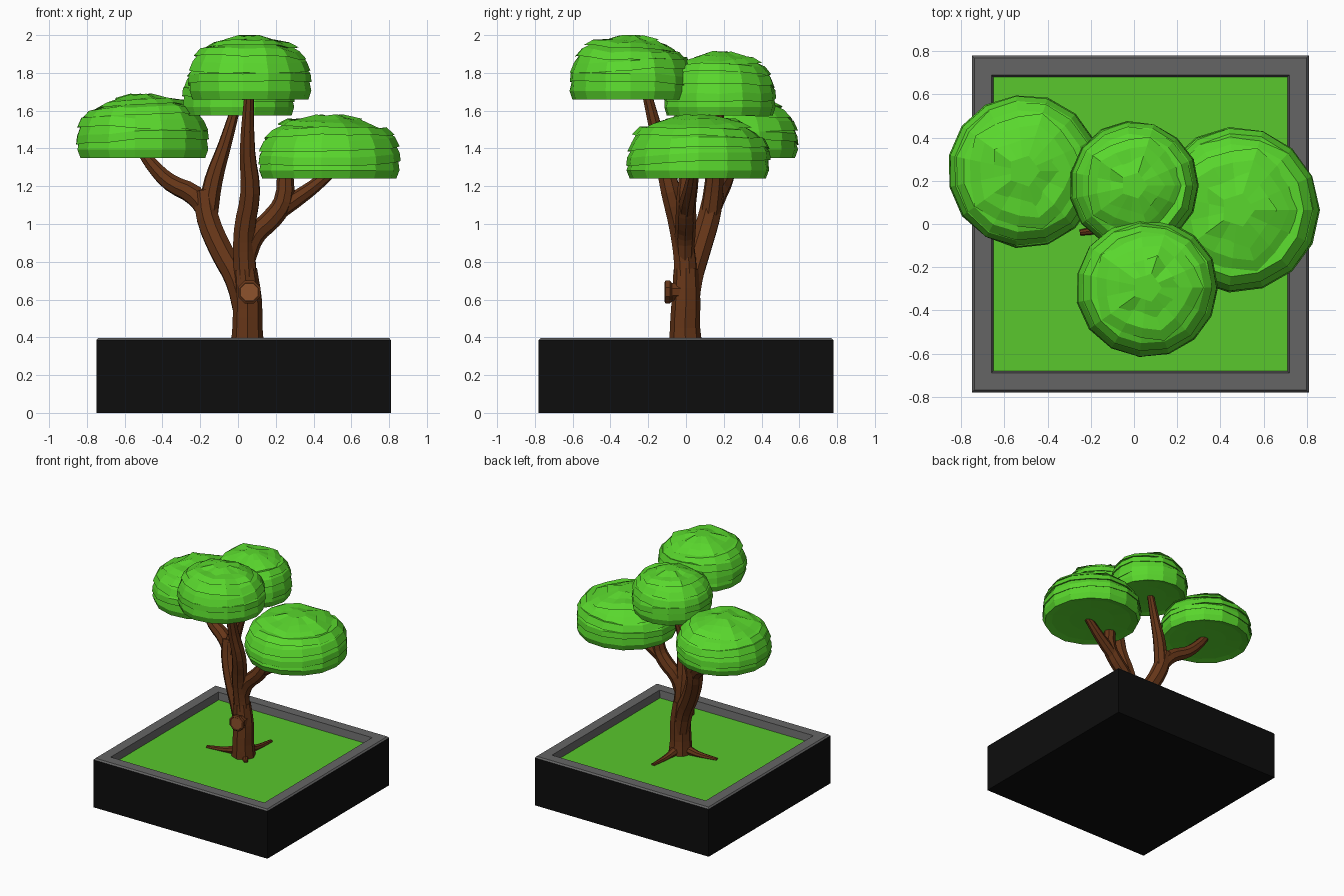
import bpy, bmesh, random
from math import sin, cos, pi
from mathutils import Vector

if "Cube" in bpy.data.objects:
    bpy.data.objects.remove(bpy.data.objects["Cube"])

random.seed(4)


def material(name, r, g, b):
    m = bpy.data.materials.new(name)
    m.diffuse_color = (r, g, b, 1)
    m.use_nodes = True
    m.node_tree.nodes["Principled BSDF"].inputs["Base Color"].default_value = m.diffuse_color
    return m


BARK = material("bark", 0.13, 0.036, 0.009)
CUT = material("cut_wood", 0.27, 0.085, 0.025)
LEAF = material("leaf", 0.10, 0.68, 0.026)
GRASS = material("grass", 0.10, 0.57, 0.026)
BLACK = material("black", 0.004, 0.004, 0.004)
GREY = material("grey", 0.13, 0.13, 0.13)


def loft(name, rings, mat, cap_start=True, cap_end=True):
    """Skin a list of equal-length point rings."""
    bm = bmesh.new()
    vs = [[bm.verts.new(p) for p in ring] for ring in rings]
    n = len(vs[0])
    for a, b in zip(vs, vs[1:]):
        for i in range(n):
            j = (i + 1) % n
            bm.faces.new((a[i], a[j], b[j], b[i]))
    if cap_start:
        bm.faces.new(vs[0][::-1])
    if cap_end:
        bm.faces.new(vs[-1])
    me = bpy.data.meshes.new(name)
    bm.to_mesh(me)
    bm.free()
    me.materials.append(mat)
    ob = bpy.data.objects.new(name, me)
    bpy.context.collection.objects.link(ob)
    return ob


def square(h, z):
    return [(0.03 + sx * h, sy * h, z) for sx, sy in ((-1, -1), (1, -1), (1, 1), (-1, 1))]


# planter box, rim and lawn
loft("planter_box", [square(0.78, 0), square(0.78, 0.385)], BLACK, True, False)
loft("planter_rim", [square(0.78, 0.385), square(0.77, 0.397), square(0.69, 0.397),
                     square(0.68, 0.34)], GREY, False, False)
loft("lawn", [square(0.68, 0.34)], GRASS, False, True)


def limb(name, pts):
    """Tapered eight-sided branch through (x, y, z, radius) points."""
    cu = bpy.data.curves.new(name, 'CURVE')
    cu.dimensions = '3D'
    cu.bevel_depth = 1
    cu.bevel_resolution = 2
    cu.resolution_u = 3
    cu.use_fill_caps = True
    sp = cu.splines.new('BEZIER')
    sp.use_smooth = False
    sp.bezier_points.add(len(pts) - 1)
    for bp, (x, y, z, r) in zip(sp.bezier_points, pts):
        bp.co = (x, y, z)
        bp.radius = r
        bp.handle_left_type = bp.handle_right_type = 'AUTO'
    cu.materials.append(BARK)
    ob = bpy.data.objects.new(name, cu)
    bpy.context.collection.objects.link(ob)
    bpy.ops.object.select_all(action='DESELECT')
    ob.select_set(True)
    bpy.context.view_layer.objects.active = ob
    bpy.ops.object.convert(target='MESH')


# trunk and branches
limb("trunk", [(0.05, 0, 0.33, 0.09), (0.05, -0.005, 0.45, 0.08), (0.05, 0, 0.6, 0.076),
               (0.035, 0, 0.76, 0.066)])
limb("left_limb", [(0.035, 0.01, 0.52, 0.06), (-0.005, 0.025, 0.7, 0.066), (-0.09, 0.07, 0.86, 0.064),
                   (-0.16, 0.12, 1.03, 0.063), (-0.18, 0.15, 1.17, 0.058)])
limb("left_outer_branch", [(-0.165, 0.13, 1.06, 0.05), (-0.23, 0.16, 1.15, 0.056),
                           (-0.36, 0.2, 1.22, 0.047), (-0.46, 0.235, 1.32, 0.037),
                           (-0.53, 0.25, 1.42, 0.025)])
limb("back_branch", [(-0.16, 0.13, 1.06, 0.056), (-0.13, 0.15, 1.23, 0.05),
                     (-0.07, 0.165, 1.42, 0.036), (-0.005, 0.18, 1.64, 0.024)])
limb("front_limb", [(0.05, 0, 0.6, 0.065), (0.035, -0.005, 0.8, 0.062), (0.035, -0.03, 0.97, 0.06),
                    (0.065, -0.08, 1.17, 0.055), (0.05, -0.13, 1.38, 0.043), (0.06, -0.215, 1.72, 0.025)])
limb("right_branch", [(0.05, -0.005, 0.82, 0.045), (0.09, -0.005, 0.94, 0.055),
                      (0.18, 0, 1.03, 0.055), (0.24, 0, 1.12, 0.052), (0.25, 0.01, 1.29, 0.042)])
limb("right_outer_branch", [(0.18, 0, 1.04, 0.045), (0.29, 0.01, 1.12, 0.045),
                            (0.39, 0.025, 1.19, 0.038), (0.5, 0.04, 1.28, 0.028)])

# surface roots
for name, tip in (("left", (-0.25, -0.04)), ("back", (0.08, 0.31)), ("front", (0.14, -0.1))):
    x, y = tip
    limb(name + "_root", [(0.05, 0, 0.39, 0.045), (0.05 + (x - 0.05) * 0.45, y * 0.4, 0.352, 0.026),
                          (x, y, 0.342, 0.014)])

# sawn-off stub with pale end grain
def disc(r, y):
    return [Vector((0.06 + r * cos((i + .5) * pi / 4), y, 0.64 + r * sin((i + .5) * pi / 4))) for i in range(8)]


loft("branch_stub", [disc(0.05, 0), disc(0.052, -0.075), disc(0.065, -0.085), disc(0.065, -0.108),
                     disc(0.053, -0.115)], BARK, True, False)
loft("stub_end", [disc(0.053, -0.115), disc(0.05, -0.112)], CUT, False, True)


# shingled foliage: (radius, height, polygon sides, layer) from the bottom up
N = 15
PROFILE = [(0.45, 0.05, 0, 0), (0.80, 0.03, 0, 0), (0.94, 0.0, 0, 0), (0.985, 0.13, 0, 0),
           (0.965, 0.27, 0, 1), (1.0, 0.25, 0, 1), (0.985, 0.38, 0, 1),
           (0.93, 0.47, 0, 2), (0.985, 0.45, 0, 2), (0.92, 0.60, 0, 2),
           (0.84, 0.66, 0, 3), (0.91, 0.64, 0, 3), (0.80, 0.76, 0, 3),
           (0.66, 0.81, 5, 4), (0.77, 0.80, 5, 4), (0.62, 0.88, 5, 4),
           (0.39, 0.93, 5, 5), (0.46, 0.92, 5, 5), (0.20, 0.99, 5, 5)]


def foliage(name, cx, cy, z0, rx, ry, height):
    phase = [random.uniform(0, 2 * pi) for _ in range(6)]
    wobble = [[random.uniform(-0.02, 0.02) for _ in range(N)] for _ in range(6)]
    rings = []
    for r, h, sides, layer in PROFILE:
        ring = []
        for i in range(N):
            a = 2 * pi * i / N
            k = 1.0
            if sides:
                half = pi / sides
                k = 1.05 * cos(half) / cos(a % (2 * half) - half)
                k = k if layer == 5 else (k + 1) / 2
            tilt = 0.045 * cos(a + phase[layer]) if 0 < layer < 5 else 0
            lift = tilt + (wobble[layer][i] if layer else 0)
            rr = r * k * (1 + wobble[layer][i] * 0.5)
            ring.append((cx + rx * rr * cos(a), cy + ry * rr * sin(a),
                         z0 + height * min(1, h + lift)))
        rings.append(ring)
    loft(name, rings, LEAF)


foliage("left_foliage", -0.51, 0.245, 1.35, 0.355, 0.355, 0.34)
foliage("front_foliage", 0.06, -0.295, 1.66, 0.33, 0.325, 0.34)
foliage("back_foliage", 0.0, 0.178, 1.575, 0.30, 0.30, 0.34)
foliage("right_foliage", 0.48, 0.065, 1.24, 0.38, 0.385, 0.34)
